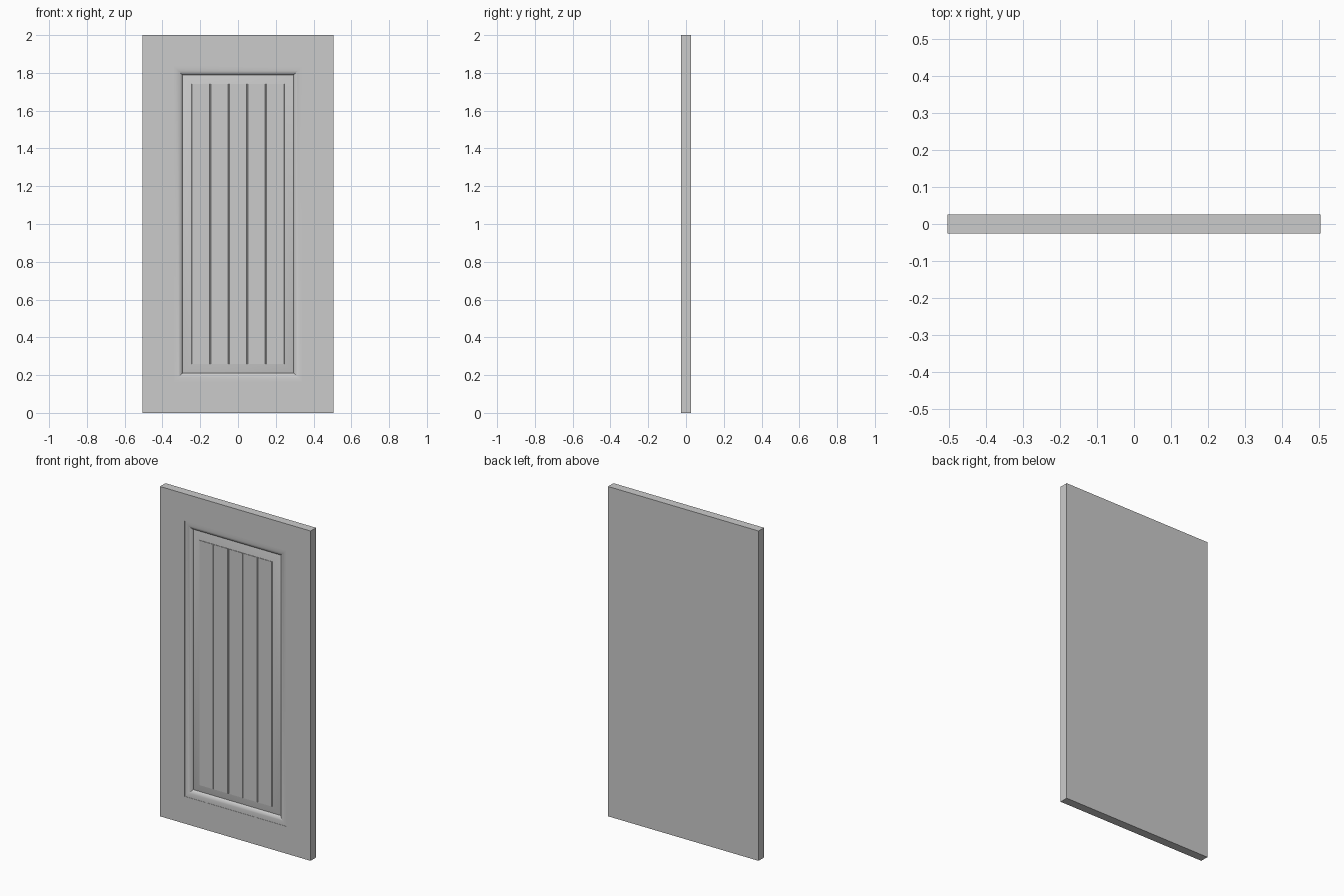
import bpy, bmesh, math

if "Cube" in bpy.data.objects:
    bpy.data.objects.remove(bpy.data.objects["Cube"])

HALF_W, HEIGHT, HALF_T = 0.505, 2.0, 0.026


def finish(bm, name):
    bmesh.ops.recalc_face_normals(bm, faces=bm.faces)
    mesh = bpy.data.meshes.new(name)
    bm.to_mesh(mesh)
    bm.free()
    obj = bpy.data.objects.new(name, mesh)
    bpy.context.collection.objects.link(obj)
    return obj


# Door slab: nested rectangles described by (inset from edge, y)
def door_profile():
    front = -HALF_T
    rings = [(0, HALF_T), (0, front), (0.165, front)]
    # small step, then a convex moulding rolling down into the channel
    steps = 8
    for i in range(steps + 1):
        a = math.radians(90) * i / steps
        rings.append((0.165 + 0.045 * math.sin(a),
                      front + 0.0015 + 0.0185 * (1 - math.cos(a))))
    # sloped border rising to the raised centre panel
    rings.append((0.255, front + 0.006))
    return rings


bm = bmesh.new()
loops = []
for inset, y in door_profile():
    x, lo, hi = HALF_W - inset, inset, HEIGHT - inset
    loops.append([bm.verts.new(p) for p in
                  ((-x, y, lo), (x, y, lo), (x, y, hi), (-x, y, hi))])
for a, b in zip(loops, loops[1:]):
    for i in range(4):
        j = (i + 1) % 4
        bm.faces.new((a[i], a[j], b[j], b[i]))
bm.faces.new(loops[0])
bm.faces.new(loops[-1])
door = finish(bm, "door_panel")
bpy.context.view_layer.objects.active = door
door.select_set(True)
bpy.ops.object.shade_smooth_by_angle(angle=math.radians(25))
door.select_set(False)


# Centre planks: five thin boards with bevelled edges forming the grooves
def plank(index):
    pitch = 0.0985
    cx, half = (index - 2) * pitch, pitch / 2 - 0.001
    base, top, cham = -HALF_T + 0.008, -HALF_T + 0.003, 0.003
    lo, hi = 0.258, HEIGHT - 0.258
    section = [(-half, base), (half, base), (half, top + cham),
               (half - cham, top), (-half + cham, top), (-half, top + cham)]
    bm = bmesh.new()
    face = bm.faces.new([bm.verts.new((cx + x, y, lo)) for x, y in section])
    ext = bmesh.ops.extrude_face_region(bm, geom=[face])
    verts = [g for g in ext["geom"] if isinstance(g, bmesh.types.BMVert)]
    bmesh.ops.translate(bm, verts=verts, vec=(0, 0, hi - lo))
    finish(bm, f"centre_plank_{index + 1}")


for n in range(5):
    plank(n)
